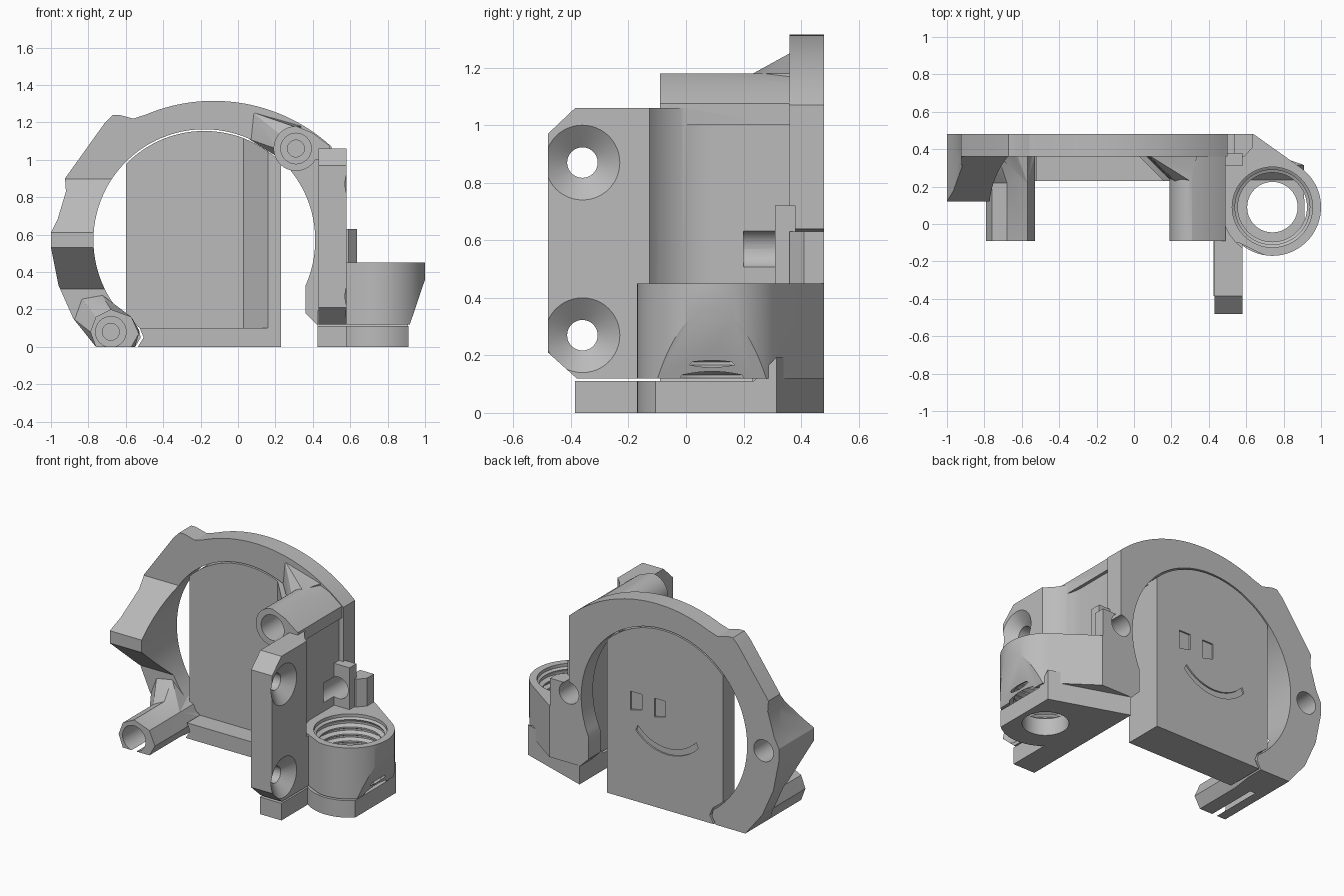
import bpy, bmesh, math
from mathutils import Vector

cube = bpy.data.objects.get("Cube")
if cube:
    bpy.data.objects.remove(cube, do_unlink=True)

grey = bpy.data.materials.new("plain grey")
grey.use_nodes = True
COLOUR = (0.5, 0.5, 0.5, 1)
grey.diffuse_color = COLOUR
grey.node_tree.nodes["Principled BSDF"].inputs["Base Color"].default_value = COLOUR


def finish(name, bm):
    bmesh.ops.recalc_face_normals(bm, faces=bm.faces)
    mesh = bpy.data.meshes.new(name)
    bm.to_mesh(mesh)
    bm.free()
    mesh.materials.append(grey)
    ob = bpy.data.objects.new(name, mesh)
    bpy.context.collection.objects.link(ob)
    return ob


def place(axis, u, v, w):
    return {"x": (w, u, v), "y": (u, w, v), "z": (u, v, w)}[axis]


def prism(name, pts, axis, a, b):
    """Extrude a flat outline along an axis from a to b."""
    bm = bmesh.new()
    face = bm.faces.new([bm.verts.new(place(axis, u, v, a)) for u, v in pts])
    new = bmesh.ops.extrude_face_region(bm, geom=[face])["geom"]
    move = Vector(place(axis, 0, 0, b - a))
    bmesh.ops.translate(bm, vec=move, verts=[g for g in new if isinstance(g, bmesh.types.BMVert)])
    return finish(name, bm)


def hull(name, pts):
    bm = bmesh.new()
    for p in pts:
        bm.verts.new(p)
    out = bmesh.ops.convex_hull(bm, input=bm.verts)
    bmesh.ops.delete(bm, geom=list(set(out["geom_interior"] + out["geom_unused"])), context="VERTS")
    return finish(name, bm)


def lathe(name, profile, axis, cu, cv, n=48):
    """Stack of rings (radius, position) capped at both ends."""
    bm = bmesh.new()
    rings = [[bm.verts.new(place(axis, u, v, w)) for u, v in arc(cu, cv, r, 0, 360, n)[:-1]]
             for r, w in profile]
    for lo, hi in zip(rings, rings[1:]):
        for i in range(n):
            j = (i + 1) % n
            bm.faces.new((lo[i], lo[j], hi[j], hi[i]))
    bm.faces.new(rings[0])
    bm.faces.new(rings[-1])
    return finish(name, bm)


def arc(cu, cv, r, a, b, n):
    angles = [math.radians(a + (b - a) * i / n) for i in range(n + 1)]
    return [(cu + r * math.cos(t), cv + r * math.sin(t)) for t in angles]


def box(u0, u1, v0, v1):
    return [(u0, v0), (u1, v0), (u1, v1), (u0, v1)]


def boolean(ob, op, *others):
    for other in others:
        mod = ob.modifiers.new("join", "BOOLEAN")
        mod.operation, mod.solver, mod.object = op, "EXACT", other
        bpy.context.view_layer.objects.active = ob
        bpy.ops.object.modifier_apply(modifier=mod.name)
        bpy.data.objects.remove(other, do_unlink=True)
    return ob


CX, CZ = -0.18, 0.57     # ring centre
PX, PY = 0.74, 0.09      # threaded holder centre

# ring outline, open at the bottom
left_edge = [(-.55, 0), (-.76, 0), (-.88, .15), (-.96, .33), (-1, .53), (-1, .61), (-.965, .68),
             (-.92, .83), (-.925, .9), (-.71, 1.2), (-.67, 1.24), (-.635, 1.24), (-.56, 1.22)]
outline = (left_edge + arc(-.13, .382, .933, 113, 47.5, 28)
           + [(.5, .12), (.42, .12), (.36, .18)]
           + arc(CX, CZ, .593, -24.4, 233.9, 72) + [(-.52, .05)])
frame = prism("ring_frame", outline, "y", .36, .48)

# left lug: ring outline trimmed to a wedge
lug = prism("lug", outline, "y", .1, .47)
wedge = prism("wedge", [(.12, .53), (.12, .61), (.38, .92), (.47, .92), (.47, .29), (.38, .29)],
              "x", -1.1, -.65)
boolean(lug, "INTERSECT", wedge)

# side plate with chamfered corners and a scooped clearance
plate = prism("plate", [(-.38, .12), (-.48, .21), (-.48, .97), (-.385, 1.06), (.48, 1.06), (.48, .12)],
              "x", .43, .58)
scoop = arc(PX, PY, .27, 180, 360, 32) + [(PX + .27, .6), (PX - .27, .6)]
boolean(plate, "DIFFERENCE", prism("scoop", scoop, "z", .44, 1.3))

# upper boss with its gusset
top_boss = prism("top_boss", arc(.31, 1.06, .12, 90, 330, 28) + [(.49, 1.0), (.49, 1.075), (.4, 1.143)],
                 "y", -.09, .4)
gusset = hull("gusset", [(.06, .37, 1.11), (.075, .37, 1.255), (.34, .37, 1.18), (.3, .37, .98),
                         (.2, .23, 1.06), (.22, .23, 1.14), (.3, .23, 1.178), (.3, .23, .96)])

# lower boss and its flared root
low_front = [(-.76, 0), (-.57, 0), (-.53, .07), (-.57, .16), (-.68, .2), (-.76, .16), (-.79, .08)]
low_root = [(-.76, 0), (-.55, 0), (-.53, .09), (-.61, .16), (-.73, .28), (-.84, .26), (-.88, .15)]
low_boss = prism("low_boss", low_front, "y", -.09, .4)
low_flare = hull("low_flare", [(u, .22, v) for u, v in low_front] + [(u, .37, v) for u, v in low_root])

# threaded holder with a slanted outer flank
holder = prism("holder", arc(PX, PY, .26, -100, 55, 40) + [(.64, .48), (.45, .48), (.45, -.1), (.56, -.1)],
               "z", .12, .45)
boolean(holder, "DIFFERENCE",
        prism("slant", [(.912, .1), (1.0, .36), (1.1, .36), (1.1, .1)], "y", -.5, .6))

# screw flange behind the plate
flange = prism("flange", [(.46, .36), (.59, .36), (.635, .41), (.635, .48), (.46, .48)], "z", .44, .63)
flange_lip = prism("flange_lip", box(.46, .58, .31, .38), "z", .44, .72)

boolean(frame, "UNION", lug, plate, top_boss, gusset, low_boss, low_flare, holder, flange, flange_lip)

# clearance for the clamp tab, thread bore and screw holes
tab_gap = prism("tab_gap", [(.23, .1), (.23, .12), (.31, .205), (.6, .205), (.6, .1)], "x", .41, 1.2)
thread = [(.215, .05)]
for k in range(7):
    z = .1 + k * .045
    thread += [(.185, z), (.185, z + .01), (.21, z + .022), (.21, z + .032)]
thread += [(.2, .42), (.215, .43), (.215, .6)]
cutters = [tab_gap, lathe("thread_bore", thread, "z", PX, PY)]
for x, z in ((.31, 1.06), (-.68, .08)):
    cutters.append(lathe("boss_hole", [(.082, -.2), (.082, .25), (.045, .2501), (.045, .34)], "y", x, z, 32))
for x, depth in ((-.89, .24), (.5, .2)):
    cutters.append(lathe("back_hole", [(.07, depth), (.07, .6)], "y", x, CZ, 32))
for z in (.87, .27):
    cutters.append(lathe("countersink", [(.053, .3), (.053, .52), (.13, .58), (.13, .7)], "x", -.36, z))
boolean(frame, "DIFFERENCE", *cutters)

# clamp base under the holder, with a raised tab at the back
base = prism("clamp_base", [(.425, -.385), (.58, -.385), (.58, -.12)]
             + arc(PX, PY, .26, 230, 311, 16) + [(.91, .315), (.425, .48)], "z", 0, .11)
tab = prism("tab", [(.22, .05), (.22, .1), (.235, .11), (.315, .195), (.48, .195), (.48, .05)], "x", .425, .91)
tab_trim = prism("tab_trim", [(.425, .1), (.91, .1), (.91, .315), (.425, .48)], "z", -.1, .4)
boolean(tab, "INTERSECT", tab_trim)
boolean(base, "UNION", tab)
boolean(base, "DIFFERENCE", lathe("base_hole", [(.135, -.1), (.135, .3)], "z", PX, PY, 40))

# back cover: floor, right wall and panel hollowed from one block
cover = prism("back_cover", [(-.535, 0), (.23, 0)] + arc(CX, CZ, .584, 45.4, 135.9, 30)
              + [(-.6, .16), (-.525, .1), (-.505, .05)], "y", .23, .48)
hollow = prism("hollow", [(-.8, .1), (.16, .1), (.16, .23), (.03, .36), (-.8, .36)], "z", .1, 1.4)
boolean(cover, "DIFFERENCE", hollow)

# face grooves on the back: two eyes and a smile
eyes = [prism("eye", [(x - .04, .6), (x + .04, .58), (x + .04, .7), (x - .04, .7)], "y", .47, .6)
        for x in (.02, -.15)]
smile = prism("smile", arc(-.2, .66, .3, 222, 318, 20) + arc(-.2, .68, .28, 318, 222, 20), "y", .47, .6)
boolean(cover, "DIFFERENCE", smile, *eyes)

for ob in (frame, base, cover):
    bpy.ops.object.select_all(action="DESELECT")
    ob.select_set(True)
    bpy.context.view_layer.objects.active = ob
    bpy.ops.object.shade_smooth_by_angle(angle=math.radians(25))
